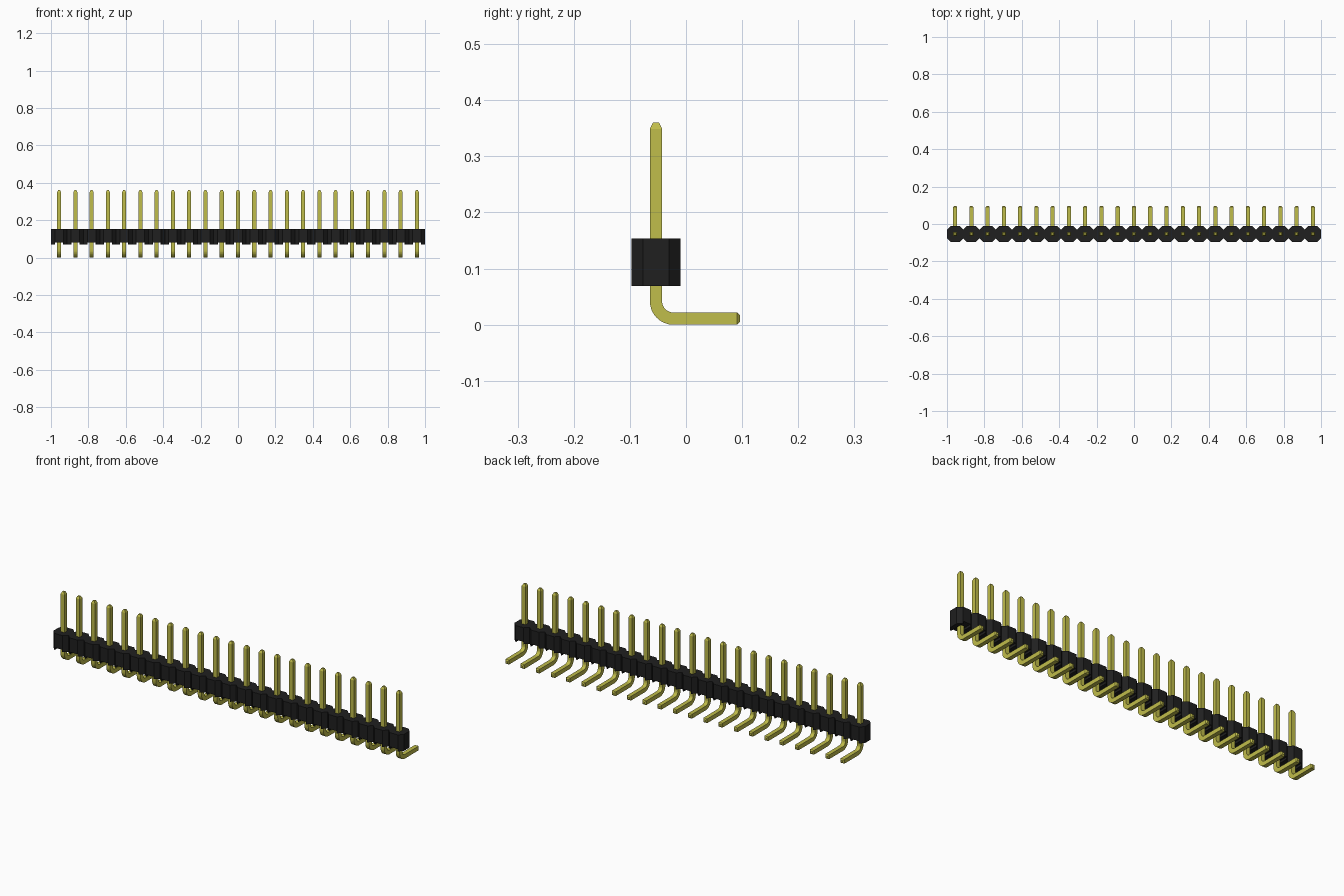
import bpy, bmesh, math
from mathutils import Vector, Matrix

cube = bpy.data.objects.get("Cube")
if cube:
    bpy.data.objects.remove(cube, do_unlink=True)

COUNT = 23
PITCH = 2 / COUNT
HALF = PITCH / 2
PIN_Y = -0.0535          # centre line of the row
PIN_HALF = 0.0109        # half the pin thickness


def material(name, rgb):
    mat = bpy.data.materials.new(name)
    mat.use_nodes = True
    mat.diffuse_color = (*rgb, 1)
    mat.node_tree.nodes["Principled BSDF"].inputs["Base Color"].default_value = (*rgb, 1)
    return mat


def make_object(name, bm, mat):
    bmesh.ops.recalc_face_normals(bm, faces=bm.faces[:])
    mesh = bpy.data.meshes.new(name)
    bm.to_mesh(mesh)
    bm.free()
    mesh.materials.append(mat)
    obj = bpy.data.objects.new(name, mesh)
    bpy.context.collection.objects.link(obj)
    return obj


black = material("black plastic", (0.014, 0.014, 0.014))
gold = material("gold metal", (0.53, 0.51, 0.07))


# Housing: arched block per pin, vertical corners chamfered, joined in a row
def housing_unit(bm, index):
    bottom, arch, top, gap = 0.069, 0.081, 0.154, 0.021
    right = [(gap, arch), (gap, bottom), (HALF, bottom), (HALF, top)]
    outline = right + [(-x, z) for x, z in reversed(right)]
    unit = bmesh.new()
    face = unit.faces.new([unit.verts.new((x, PIN_Y - HALF, z)) for x, z in outline])
    grown = bmesh.ops.extrude_face_region(unit, geom=[face])["geom"]
    bmesh.ops.translate(unit, vec=(0, PITCH, 0),
                        verts=[v for v in grown if isinstance(v, bmesh.types.BMVert)])
    corners = [e for e in unit.edges
               if all(abs(abs(v.co.x) - HALF) < 1e-5 for v in e.verts)
               and abs(e.verts[0].co.z - e.verts[1].co.z) > 0.01]
    bmesh.ops.bevel(unit, geom=corners, offset=0.0205, segments=1, affect='EDGES')
    # open the sides that meet a neighbour
    inner = []
    for f in unit.faces:
        x = f.calc_center_median().x
        if (x < -HALF + 1e-4 and index > 0) or (x > HALF - 1e-4 and index < COUNT - 1):
            inner.append(f)
    bmesh.ops.delete(unit, geom=inner, context='FACES')
    unit.transform(Matrix.Translation(((index + 0.5) * PITCH - 1, 0, 0)))
    temp = bpy.data.meshes.new("unit")
    unit.to_mesh(temp)
    unit.free()
    bm.from_mesh(temp)
    bpy.data.meshes.remove(temp)


bm = bmesh.new()
for i in range(COUNT):
    housing_unit(bm, i)
bmesh.ops.remove_doubles(bm, verts=bm.verts[:], dist=1e-4)
make_object("housing", bm, black)

# Pin: square section swept down, around a bend and out to the back
BEND = 0.031
centre_y, centre_z = PIN_Y + BEND, PIN_HALF + BEND
stations = [(PIN_Y, 0.36, 0, 0.5), (PIN_Y, 0.349, 0, 1)]
for k in range(9):
    a = math.pi / 2 * k / 8
    stations.append((centre_y - BEND * math.cos(a), centre_z - BEND * math.sin(a), a, 1))
stations += [(0.091, PIN_HALF, math.pi / 2, 1), (0.0965, PIN_HALF, math.pi / 2, 0.5)]

bm = bmesh.new()
rings = []
for y, z, a, scale in stations:
    side = Vector((0, math.cos(a), math.sin(a))) * PIN_HALF * scale
    across = Vector((PIN_HALF * scale, 0, 0))
    mid = Vector((-1 + HALF, y, z))
    rings.append([bm.verts.new(mid + across * s + side * t)
                  for s, t in ((-1, -1), (1, -1), (1, 1), (-1, 1))])
for a, b in zip(rings, rings[1:]):
    for j in range(4):
        n = (j + 1) % 4
        bm.faces.new((a[j], a[n], b[n], b[j]))
bm.faces.new(rings[0])
bm.faces.new(rings[-1])
pins = make_object("pins", bm, gold)
array = pins.modifiers.new("row", 'ARRAY')
array.count = COUNT
array.use_relative_offset = False
array.use_constant_offset = True
array.constant_offset_displace = (PITCH, 0, 0)
